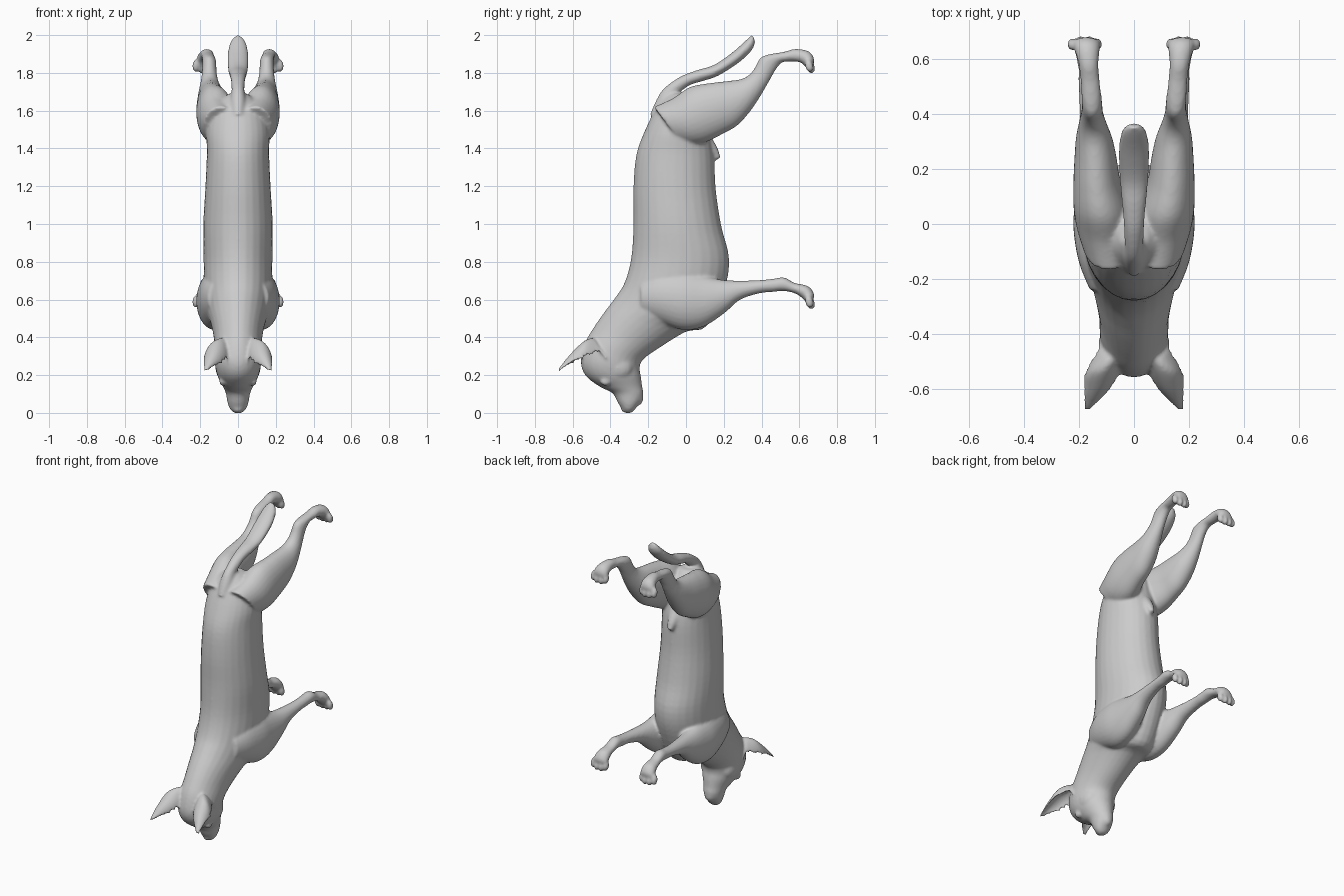
import bpy, bmesh, math
from mathutils import Vector, Matrix

bm = bmesh.new()
SEG = 28


def catmull(p0, p1, p2, p3, t):
    return [0.5 * (2 * b + (c - a) * t + (2 * a - 5 * b + 4 * c - d) * t * t
            + (3 * b - a - 3 * c + d) * t ** 3) for a, b, c, d in zip(p0, p1, p2, p3)]


def loft(stations, side=1, hollow=False, steps=4):
    """Closed tube. Station: two side-contour points (y, z, y, z), centre x, half width."""
    n = len(stations)
    rows = []
    for i in range(n - 1):
        q = [stations[max(0, min(n - 1, i + k))] for k in (-1, 0, 1, 2)]
        rows += [catmull(*q, s / steps) for s in range(steps)]
    rows.append(stations[-1])
    rings = []
    for ya, za, yb, zb, x, rx in rows:
        ring = []
        for k in range(SEG):
            a = 2 * math.pi * k / SEG
            v = math.sin(a)
            if hollow:                       # cupped section for the ears
                v = 1 + 2 * v if v < 0 else 1 - 1.2 * v
            ring.append(bm.verts.new((side * (x + rx * math.cos(a)),
                                      (ya + yb) / 2 + (yb - ya) / 2 * v,
                                      (za + zb) / 2 + (zb - za) / 2 * v)))
        rings.append(ring)
    faces = [bm.faces.new((r[k], r[(k + 1) % SEG], s[(k + 1) % SEG], s[k]))
             for r, s in zip(rings, rings[1:]) for k in range(SEG)]
    faces += [bm.faces.new(rings[0]), bm.faces.new(rings[-1])]
    bmesh.ops.recalc_face_normals(bm, faces=faces)


def blob(center, radii, tilt=0):
    m = Matrix.Translation(center) @ Matrix.Rotation(tilt, 4, 'X') @ Matrix.Diagonal((*radii, 1))
    bmesh.ops.create_uvsphere(bm, u_segments=16, v_segments=10, radius=1, matrix=m)


# torso, neck, head and muzzle
loft([(-.10, 1.69, .02, 1.69, 0, .05),
      (-.155, 1.62, .09, 1.62, 0, .13),
      (-.215, 1.50, .12, 1.50, 0, .165),
      (-.262, 1.37, .147, 1.37, 0, .165),
      (-.278, 1.20, .158, 1.18, 0, .173),
      (-.278, 1.00, .187, .99, 0, .184),
      (-.290, .82, .228, .82, 0, .182),
      (-.325, .69, .205, .66, 0, .18),
      (-.375, .61, .11, .46, 0, .165),
      (-.435, .53, .00, .43, 0, .145),
      (-.49, .45, -.14, .345, 0, .128),
      (-.535, .37, -.225, .285, 0, .125),
      (-.557, .27, -.245, .24, 0, .122),
      (-.53, .195, -.238, .19, 0, .107),
      (-.455, .138, -.232, .14, 0, .08),
      (-.39, .105, -.225, .10, 0, .064),
      (-.36, .052, -.238, .062, 0, .056),
      (-.335, .015, -.265, .025, 0, .042),
      (-.315, -.002, -.285, .002, 0, .02)])

# tail
loft([(-.19, 1.58, -.08, 1.56, 0, .04),
      (-.155, 1.66, -.075, 1.64, 0, .04),
      (-.115, 1.72, -.045, 1.685, 0, .034),
      (-.03, 1.78, .02, 1.735, 0, .037),
      (.06, 1.815, .09, 1.757, 0, .044),
      (.15, 1.843, .17, 1.785, 0, .052),
      (.25, 1.912, .28, 1.855, 0, .056),
      (.32, 1.975, .348, 1.92, 0, .045),
      (.352, 2.003, .366, 1.965, 0, .022)])

# belly sheath
loft([(.06, 1.43, .135, 1.46, 0, .045),
      (.10, 1.38, .168, 1.40, 0, .034),
      (.15, 1.335, .184, 1.35, 0, .016)])

HIND = [(-.17, 1.62, -.02, 1.42, .09, .09),
        (-.07, 1.665, .04, 1.42, .107, .10),
        (.02, 1.725, .11, 1.435, .12, .10),
        (.12, 1.745, .20, 1.48, .135, .085),
        (.22, 1.757, .27, 1.52, .14, .076),
        (.29, 1.767, .335, 1.59, .145, .066),
        (.335, 1.79, .39, 1.67, .15, .051),
        (.365, 1.828, .437, 1.75, .152, .04),
        (.392, 1.878, .472, 1.812, .152, .037),
        (.435, 1.897, .505, 1.853, .155, .036),
        (.52, 1.912, .53, 1.86, .16, .035),
        (.58, 1.927, .58, 1.86, .165, .036),
        (.65, 1.914, .61, 1.853, .17, .045),
        (.678, 1.875, .63, 1.835, .173, .05),
        (.672, 1.84, .64, 1.825, .175, .045)]

FORE = [(-.24, .70, -.24, .52, .09, .07),
        (-.14, .74, -.14, .48, .11, .09),
        (-.02, .75, -.02, .44, .12, .10),
        (.08, .73, .09, .455, .13, .085),
        (.18, .706, .20, .525, .14, .066),
        (.28, .70, .285, .598, .15, .048),
        (.39, .703, .39, .633, .16, .037),
        (.46, .71, .46, .64, .163, .036),
        (.52, .717, .51, .645, .165, .037),
        (.575, .688, .56, .638, .167, .036),
        (.645, .672, .60, .62, .17, .044),
        (.678, .63, .63, .592, .173, .05),
        (.672, .595, .64, .58, .175, .045)]

EAR = [(-.49, .40, -.42, .29, .08, .05),
       (-.537, .383, -.53, .27, .112, .066),
       (-.60, .325, -.578, .258, .13, .056),
       (-.647, .27, -.628, .232, .152, .036),
       (-.683, .224, -.673, .212, .172, .01)]

for s in (1, -1):
    loft(HIND, s)
    loft(FORE, s)
    loft(EAR, s, hollow=True)
    # toes
    for z in (1.836, .588):
        for i, dx in enumerate((-.044, -.016, .016, .046)):
            drop = .008 if i in (1, 2) else 0
            blob((s * (.178 + dx), .652 + drop, z - drop), (.018, .022, .034), .25)
    # eye bulge and brow
    blob((s * .078, -.425, .165), (.022, .028, .022))
    # cheek
    blob((s * .07, -.36, .24), (.05, .08, .07))

# nose and chin
blob((0, -.315, .02), (.03, .03, .02))
blob((0, -.25, .085), (.035, .025, .045))

# one continuous skin
mesh = bpy.data.meshes.new("dog_skin")
bm.to_mesh(mesh)
bm.free()
dog = bpy.data.objects.new("dog_skin", mesh)
bpy.context.collection.objects.link(dog)
remesh = dog.modifiers.new("fuse", 'REMESH')
remesh.mode = 'VOXEL'
remesh.voxel_size = .0085
remesh.use_smooth_shade = True
smooth = dog.modifiers.new("soften", 'SMOOTH')
smooth.factor = .5
smooth.iterations = 6
